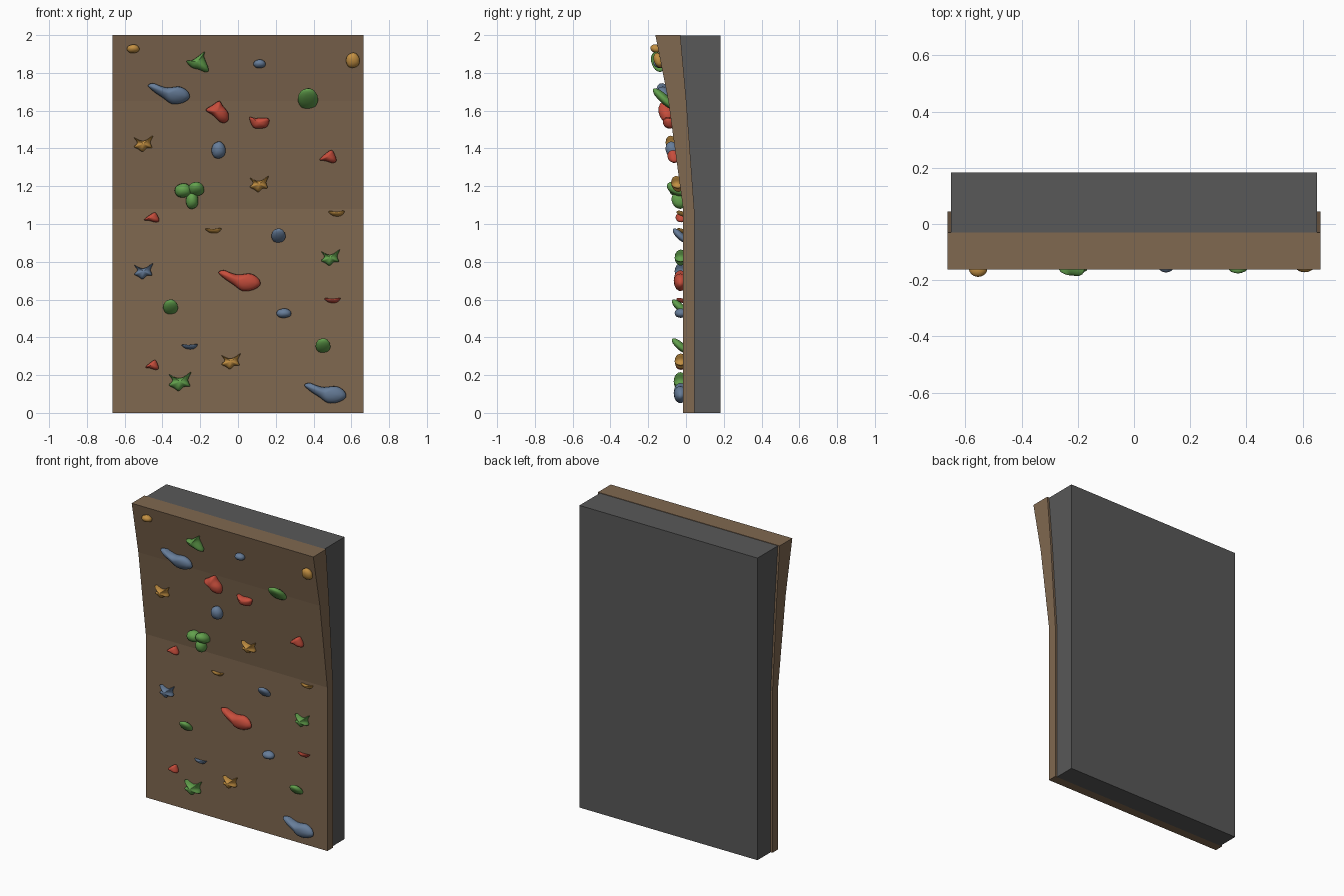
import bpy, bmesh, math

if "Cube" in bpy.data.objects:
    bpy.data.objects.remove(bpy.data.objects["Cube"])

def material(name, rgb):
    m = bpy.data.materials.new(name)
    m.diffuse_color = (*rgb, 1)
    m.use_nodes = True
    m.node_tree.nodes["Principled BSDF"].inputs["Base Color"].default_value = m.diffuse_color
    return m

BROWN = material("brown panel", (0.215, 0.138, 0.08))
GREY = material("dark grey backing", (0.098, 0.098, 0.098))
YELLOW = material("ochre hold", (0.55, 0.28, 0.055))
GREEN = material("green hold", (0.125, 0.36, 0.075))
BLUE = material("slate blue hold", (0.135, 0.205, 0.32))
RED = material("red hold", (0.57, 0.075, 0.045))

def make_object(name, bm, mat):
    bmesh.ops.recalc_face_normals(bm, faces=bm.faces)
    me = bpy.data.meshes.new(name)
    bm.to_mesh(me)
    bm.free()
    me.materials.append(mat)
    ob = bpy.data.objects.new(name, me)
    bpy.context.collection.objects.link(ob)
    return ob

def extrude_profile(name, profile, half_width, mat):
    """Side profile of (y, z) points stretched along x."""
    bm = bmesh.new()
    ends = [[bm.verts.new((x, y, z)) for y, z in profile] for x in (-half_width, half_width)]
    for e in ends:
        bm.faces.new(e)
    n = len(profile)
    for i in range(n):
        j = (i + 1) % n
        bm.faces.new((ends[0][i], ends[0][j], ends[1][j], ends[1][i]))
    return make_object(name, bm, mat)

# Climbing face: upright below, leaning forward in two steps above
FRONT = [(-0.015, 0.0), (-0.015, 1.08), (-0.093, 1.65), (-0.162, 2.0)]
BACK = [(-0.03, 2.0), (0.002, 1.65), (0.045, 1.06), (0.045, 0.0)]
extrude_profile("climbing_panel", FRONT + BACK, 0.664, BROWN)

# Backing block, its front following the back of the panel
extrude_profile("backing_block",
                [(y - 0.002, min(z, 1.997)) for y, z in BACK] + [(0.183, 0.0), (0.183, 1.997)],
                0.651, GREY)

def wall_y(z):
    for (y0, z0), (y1, z1) in zip(FRONT, FRONT[1:]):
        if z <= z1:
            break
    return y0 + (y1 - y0) * (z - z0) / (z1 - z0)

# Outlines of the hold shapes, seen from the front (z up), any scale
SHAPES = {
    "egg": [(0, 5), (3, 4), (5, 1), (4.5, -3), (1, -5), (-3, -4.5), (-5, -1), (-4, 3)],
    "slug": [(-21, 8), (-16, 10.5), (-9, 8), (-1, 6), (11, 7), (19, 2.5), (21, -4),
             (14, -9), (3, -10), (-6, -4), (-15, 2)],
    "horn": [(-9, 6), (-5, 4), (-1, 2.8), (3, 4), (9, 8), (6.5, 1.5), (8, -4), (3, -4.5),
             (-1, -8), (-5, -5.5), (-9, -3), (-6, 1)],
    "claw": [(-11, 1), (-5, 2), (1, 6), (7, 10), (6.5, 5), (11, -7), (8, -9.5), (1, -7), (-6, -5)],
    "ledge": [(-8, 2.5), (-3, 2), (3, 2.2), (8, 3), (5, -2), (0, -3), (-5, -1.5)],
    "nugget": [(-10, 5), (-4, 4), (4, 4.5), (10, 3), (8, -4), (2, -6), (-6, -5)],
    "shard": [(-11.5, 2), (-5, 7), (1.5, 11), (5, 6), (10, -1), (9.5, -9), (3, -10.5), (-5, -3)],
    "wedge": [(-9, -3), (-3, 3), (3, 6.5), (6, 3), (8, -4), (4, -6), (-3, -4)],
}
RINGS = [(-0.1, 0.86), (0, 0.9), (0.25, 1), (0.5, 0.95), (0.75, 0.77), (0.92, 0.47), (0.98, 0.22)]

def smooth_outline(pts, steps=4):
    """Closed Catmull-Rom curve, fitted to a unit box."""
    out, n = [], len(pts)
    for i in range(n):
        p = [pts[(i + k) % n] for k in (-1, 0, 1, 2)]
        for s in range(steps):
            t = s / steps
            out.append([0.5 * (2 * b + (c - a) * t + (2 * a - 5 * b + 4 * c - d) * t * t
                               + (3 * b - a - 3 * c + d) * t ** 3) for a, b, c, d in zip(*p)])
    for ax in (0, 1):
        lo, hi = min(q[ax] for q in out), max(q[ax] for q in out)
        for q in out:
            q[ax] = (q[ax] - lo) / (hi - lo) - 0.5
    return out

def hold(name, mat, shape, cx, cz, w, h, depth, lean=0.0):
    """Domed hold on the wall; lean tips its nose upward."""
    bm = bmesh.new()
    outline = smooth_outline(SHAPES[shape])
    n = len(outline)

    def point(u, v, t, s):
        z = cz + h * (lean * (t - 0.45) + v * s * (1 - 0.7 * lean))
        return bm.verts.new((cx + u * s * w, wall_y(z) - depth * t, z))

    rings = [[point(u, v, t, s) for u, v in outline] for t, s in RINGS]
    for a, b in zip(rings, rings[1:]):
        for i in range(n):
            j = (i + 1) % n
            bm.faces.new((a[i], a[j], b[j], b[i]))
    bm.faces.new(rings[0])
    tip = point(0, 0, 1, 0)
    for i in range(n):
        bm.faces.new((rings[-1][i], rings[-1][(i + 1) % n], tip))
    for f in bm.faces:
        f.smooth = True
    make_object(name, bm, mat)

def holds(colour, mat, rows):
    for i, row in enumerate(rows, 1):
        hold(f"{colour}_{row[0]}_hold_{i}", mat, *row)

holds("ochre", YELLOW, [
    ("egg", -0.555, 1.928, 0.066, 0.046, 0.04),
    ("egg", 0.608, 1.867, 0.072, 0.08, 0.035),
    ("horn", -0.5, 1.425, 0.1, 0.085, 0.045),
    ("horn", 0.113, 1.212, 0.1, 0.085, 0.045),
    ("horn", -0.037, 0.273, 0.1, 0.082, 0.045),
    ("ledge", -0.13, 0.966, 0.085, 0.03, 0.035, 0.3),
    ("ledge", 0.522, 1.057, 0.085, 0.034, 0.035, 0.3),
])
holds("green", GREEN, [
    ("claw", -0.214, 1.858, 0.118, 0.107, 0.05),
    ("egg", 0.37, 1.672, 0.107, 0.117, 0.072, 0.5),
    ("egg", -0.357, 0.567, 0.078, 0.084, 0.06, 0.5),
    ("egg", 0.45, 0.362, 0.078, 0.082, 0.06, 0.5),
    ("horn", 0.49, 0.822, 0.098, 0.085, 0.045),
    ("horn", -0.307, 0.166, 0.118, 0.1, 0.05),
    # cluster of three lobes
    ("egg", -0.29, 1.178, 0.09, 0.075, 0.06),
    ("egg", -0.222, 1.188, 0.085, 0.085, 0.07, 0.2),
    ("egg", -0.243, 1.125, 0.065, 0.09, 0.055),
])
holds("blue", BLUE, [
    ("slug", -0.366, 1.69, 0.222, 0.111, 0.055),
    ("slug", 0.462, 0.105, 0.222, 0.108, 0.05),
    ("egg", 0.114, 1.848, 0.064, 0.046, 0.04),
    ("egg", -0.103, 1.392, 0.074, 0.09, 0.05),
    ("egg", 0.214, 0.944, 0.075, 0.08, 0.055, 0.5),
    ("egg", 0.243, 0.528, 0.078, 0.05, 0.045),
    ("horn", -0.499, 0.75, 0.1, 0.085, 0.045),
    ("ledge", -0.256, 0.352, 0.085, 0.031, 0.035, 0.3),
])
holds("red", RED, [
    ("shard", -0.11, 1.593, 0.122, 0.116, 0.06),
    ("nugget", 0.113, 1.536, 0.106, 0.063, 0.045),
    ("wedge", 0.476, 1.357, 0.09, 0.068, 0.045),
    ("wedge", -0.457, 1.035, 0.08, 0.052, 0.04),
    ("wedge", -0.455, 0.254, 0.07, 0.052, 0.04),
    ("slug", 0.008, 0.7, 0.222, 0.111, 0.05),
    ("ledge", 0.5, 0.597, 0.085, 0.031, 0.035, 0.3),
])
